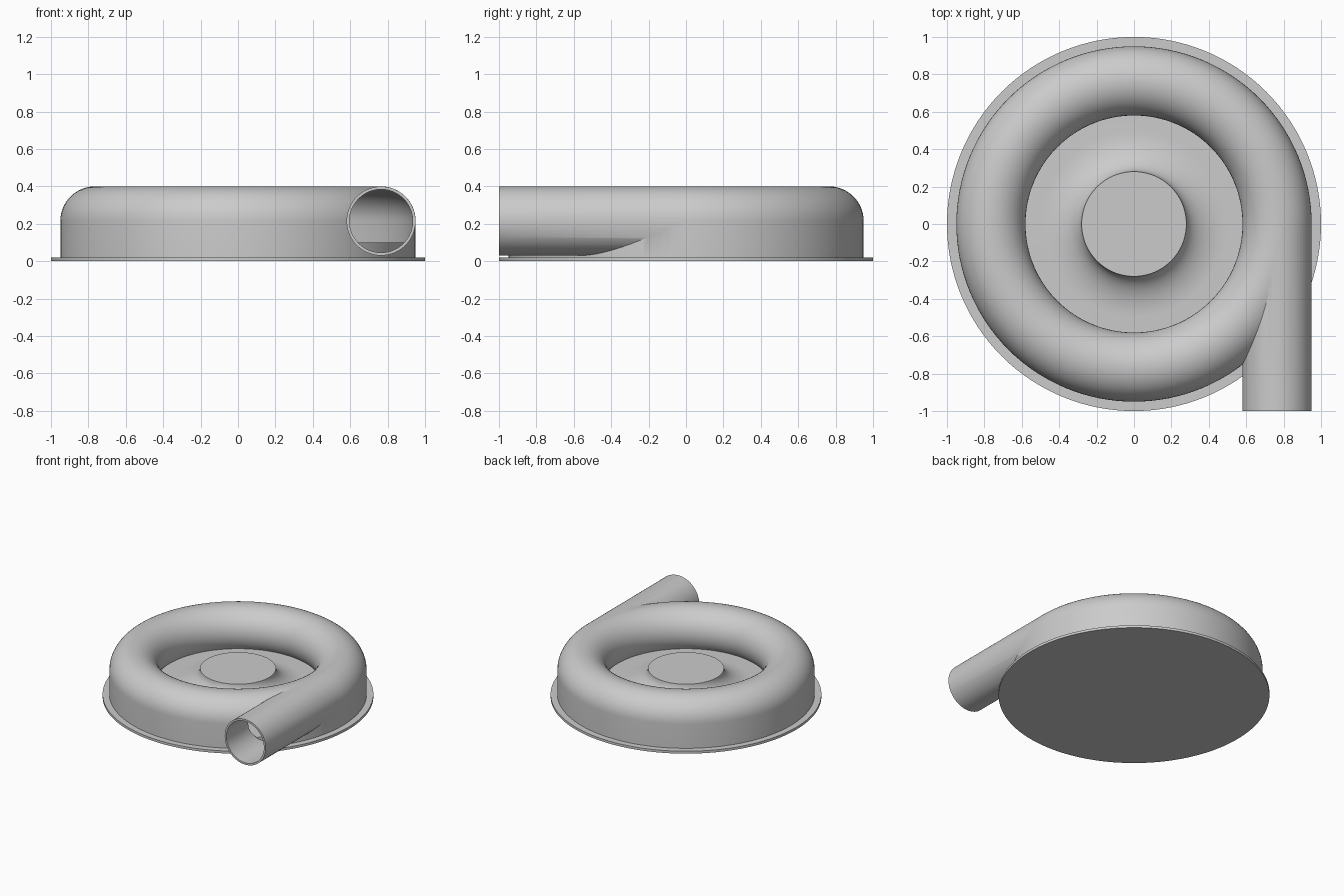
import bpy, bmesh
from math import pi, sin, cos, asin
from mathutils import Matrix

old = bpy.data.objects.get("Cube")
if old:
    bpy.data.objects.remove(old)

# Single grey material
grey = bpy.data.materials.new("light grey")
grey.use_nodes = True
colour = (0.6, 0.6, 0.6, 1)
grey.diffuse_color = colour
grey.node_tree.nodes["Principled BSDF"].inputs["Base Color"].default_value = colour

RING_R, TUBE_R, BORE_R, AXIS_Z = 0.765, 0.185, 0.17, 0.215
FLOOR_Z, STEPS = 0.1, 128


def make_object(name, bm):
    bmesh.ops.remove_doubles(bm, verts=bm.verts, dist=1e-5)
    bmesh.ops.recalc_face_normals(bm, faces=bm.faces)
    mesh = bpy.data.meshes.new(name)
    bm.to_mesh(mesh)
    bm.free()
    mesh.materials.append(grey)
    obj = bpy.data.objects.new(name, mesh)
    bpy.context.collection.objects.link(obj)
    return obj


def revolve(name, profile, closed=False):
    """Spin an (r, z) profile round the z axis."""
    bm = bmesh.new()
    verts = [bm.verts.new((r, 0, z)) for r, z in profile]
    edges = [bm.edges.new(pair) for pair in zip(verts, verts[1:])]
    if closed:
        edges.append(bm.edges.new((verts[-1], verts[0])))
    bmesh.ops.spin(bm, geom=verts + edges, cent=(0, 0, 0), axis=(0, 0, 1),
                   angle=2 * pi, steps=STEPS, use_merge=True)
    return make_object(name, bm)


def pipe(name, radius, front, back):
    """Cylinder along y on the outlet axis."""
    bm = bmesh.new()
    place = Matrix.Translation((RING_R, (front + back) / 2, AXIS_Z)) @ Matrix.Rotation(pi / 2, 4, "X")
    bmesh.ops.create_cone(bm, cap_ends=True, segments=64, radius1=radius,
                          radius2=radius, depth=back - front, matrix=place)
    return make_object(name, bm)


def ring_profile(radius, bottom):
    """Vertical outer wall, round top, inner wall curling under to the floor."""
    end = pi + asin((AXIS_Z - FLOOR_Z) / radius)
    arc = [(RING_R + radius * cos(end * i / 32), AXIS_Z + radius * sin(end * i / 32))
           for i in range(33)]
    return [(RING_R + radius, bottom)] + arc + [(arc[-1][0], bottom)]


def combine(target, other, operation):
    """Apply a boolean and discard the helper."""
    mod = target.modifiers.new(operation, "BOOLEAN")
    mod.operation, mod.object, mod.solver = operation, other, "EXACT"
    bpy.context.view_layer.update()
    graph = bpy.context.evaluated_depsgraph_get()
    mesh = bpy.data.meshes.new_from_object(target.evaluated_get(graph))
    target.modifiers.clear()
    target.data = mesh
    bpy.data.objects.remove(other)


# Base plate
base = revolve("base_plate", [(0, 0), (1, 0), (1, 0.02), (0, 0.02)])

# Raised floor flowing up into the central hub
flare = [(0.5 - 0.22 * sin(t * pi / 24), 0.23 - 0.13 * cos(t * pi / 24)) for t in range(13)]
hub = revolve("floor_and_hub", [(0, 0.01), (0.94, 0.01), (0.94, FLOOR_Z)] + flare + [(0, 0.23)])

# Ring housing with tangential outlet, hollowed out
housing = revolve("ring_housing", ring_profile(TUBE_R, 0.015), closed=True)
combine(housing, pipe("outlet_pipe", TUBE_R - 0.0005, -1, -0.003), "UNION")
combine(housing, revolve("cavity", ring_profile(BORE_R, FLOOR_Z - 0.01), closed=True), "DIFFERENCE")
combine(housing, pipe("bore", BORE_R - 0.001, -1.1, -0.003), "DIFFERENCE")

for obj in (base, hub, housing):
    bpy.ops.object.select_all(action="DESELECT")
    obj.select_set(True)
    bpy.context.view_layer.objects.active = obj
    bpy.ops.object.shade_smooth_by_angle(angle=pi / 6)
